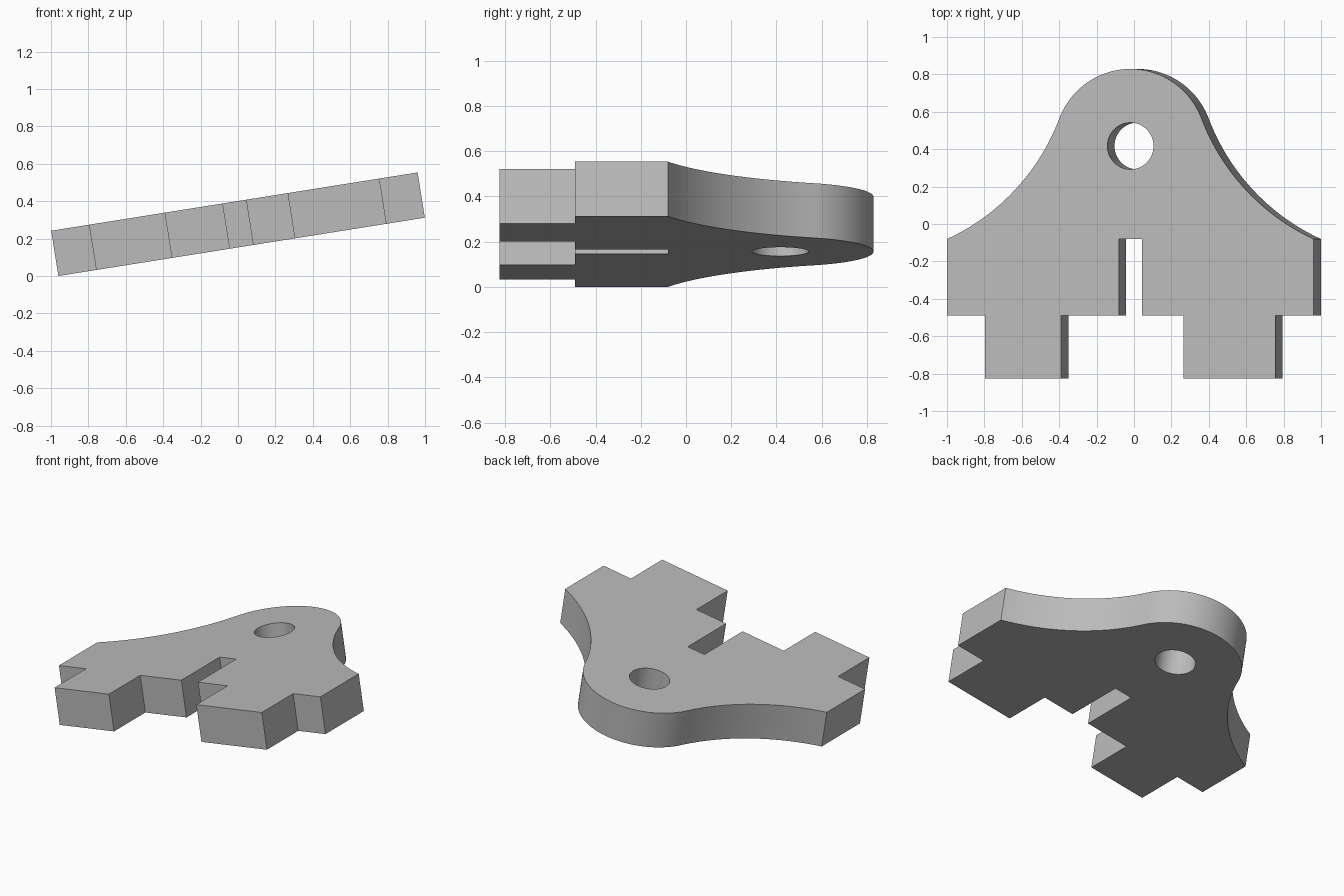
import bpy, bmesh
from math import sin, cos, atan2, radians, hypot, pi
from mathutils import Matrix, Vector

cube = bpy.data.objects.get("Cube")
if cube:
    bpy.data.objects.remove(cube, do_unlink=True)

HALF_W, THICK, TILT = 0.992, 0.245, radians(9.04)
HOLE_Y, HOLE_R, HEAD_R = 0.417, 0.125, 0.412
SHOULDER, STEP, FOOT = -0.08, -0.49, -0.825

grey = bpy.data.materials.new("light grey")
grey.use_nodes = True
colour = (0.5, 0.5, 0.5, 1)
grey.diffuse_color = colour
grey.node_tree.nodes["Principled BSDF"].inputs["Base Color"].default_value = colour


def arc(cx, cy, r, start, end, n):
    return [(cx + r * cos(start + (end - start) * i / n),
             cy + r * sin(start + (end - start) * i / n)) for i in range(n + 1)]


def prism(name, points, depth):
    """Extrude an outline into a solid centred on its own mid plane."""
    bm = bmesh.new()
    face = bm.faces.new([bm.verts.new((x, y, -depth / 2)) for x, y in points])
    top = bmesh.ops.extrude_face_region(bm, geom=[face])["geom"]
    bmesh.ops.translate(bm, vec=(0, 0, depth),
                        verts=[v for v in top if isinstance(v, bmesh.types.BMVert)])
    bmesh.ops.recalc_face_normals(bm, faces=bm.faces)
    mesh = bpy.data.meshes.new(name)
    bm.to_mesh(mesh)
    bm.free()
    mesh.materials.append(grey)
    obj = bpy.data.objects.new(name, mesh)
    bpy.context.collection.objects.link(obj)
    return obj


# Concave flank, tangent to the rounded head and ending at the shoulder corner
a = radians(21)
normal = Vector((cos(a), sin(a)))
join = Vector((0, HOLE_Y)) + HEAD_R * normal
d = Vector((HALF_W, SHOULDER)) - join
flank_r = d.length_squared / (2 * d.dot(normal))
c = join + flank_r * normal
end = atan2(SHOULDER - c.y, HALF_W - c.x)
flank = arc(c.x, c.y, flank_r, end, a - pi, 24)

# Outline: lower edge with slot and two uneven feet, then flanks and head
outline = [(-HALF_W, STEP), (-0.787, STEP), (-0.787, FOOT), (-0.375, FOOT),
           (-0.375, STEP), (-0.063, STEP), (-0.063, SHOULDER), (0.063, SHOULDER),
           (0.063, STEP), (0.288, STEP), (0.288, FOOT), (0.785, FOOT),
           (0.785, STEP), (HALF_W, STEP)]
outline += flank[:-1]
outline += arc(0, HOLE_Y, HEAD_R, a, pi - a, 48)
outline += [(-x, y) for x, y in reversed(flank[:-1])]
plate = prism("bracket_plate", outline, THICK)

# Round pin hole
cutter = prism("hole_cutter", arc(0, HOLE_Y, HOLE_R, 0, 2 * pi, 48)[:-1], THICK * 2)
cutter.hide_render = True
cutter.hide_viewport = True
cut = plate.modifiers.new("pin hole", "BOOLEAN")
cut.object = cutter
cut.solver = "EXACT"
bpy.context.view_layer.objects.active = plate
plate.select_set(True)
bpy.ops.object.modifier_apply(modifier=cut.name)
bpy.data.objects.remove(cutter, do_unlink=True)
bpy.ops.object.shade_smooth_by_angle(angle=radians(30))

# Tilt the plate and rest its low edge on the ground
plate.rotation_euler.y = -TILT
plate.location.z = HALF_W * sin(TILT) + THICK / 2 * cos(TILT)
